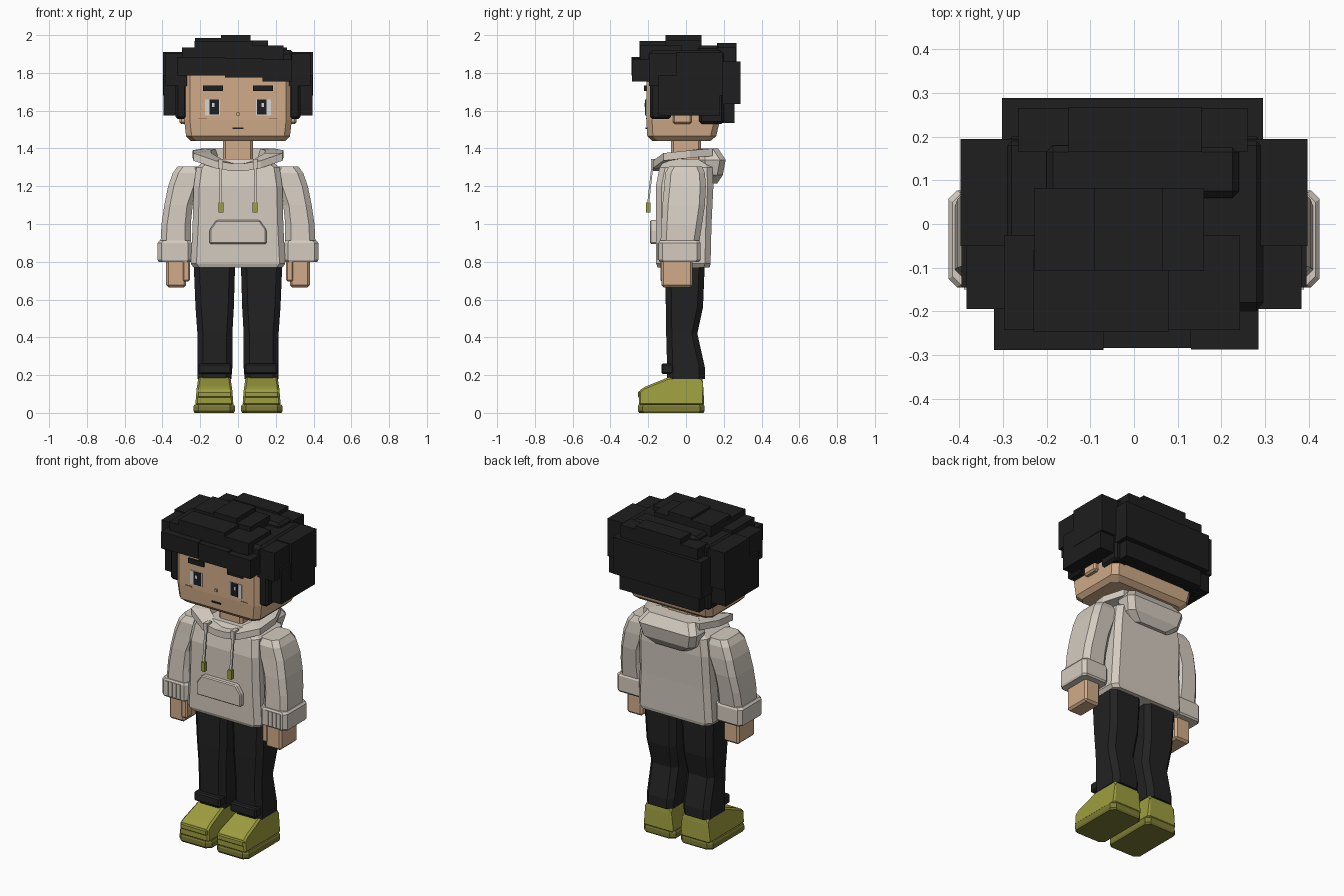
import bpy, bmesh, math
from mathutils import Vector

if "Cube" in bpy.data.objects:
    bpy.data.objects.remove(bpy.data.objects["Cube"], do_unlink=True)


def material(name, red, green, blue):
    mat = bpy.data.materials.new(name)
    mat.use_nodes = True
    color = (red, green, blue, 1)
    mat.diffuse_color = color
    mat.node_tree.nodes["Principled BSDF"].inputs["Base Color"].default_value = color
    return mat


HAIR = material("black hair", 0.013, 0.013, 0.013)
SKIN = material("warm skin", 0.64, 0.41, 0.25)
CLOTH = material("cream cloth", 0.66, 0.60, 0.53)
TROUSER = material("charcoal trousers", 0.016, 0.016, 0.017)
SHOE = material("olive shoe", 0.34, 0.34, 0.05)
SOLE = material("dark olive sole", 0.2, 0.2, 0.035)
EYE_WHITE = material("eye white", 0.7, 0.68, 0.65)
DARK = material("eye dark", 0.012, 0.013, 0.018)
BLUSH = material("skin shadow", 0.38, 0.2, 0.11)


def finish(name, bm, mat, bevel=0.0):
    """Turn a bmesh into a flat shaded object, optionally with bevelled edges."""
    if bevel:
        bmesh.ops.bevel(bm, geom=bm.edges[:], offset=bevel, segments=1, affect="EDGES")
    bmesh.ops.recalc_face_normals(bm, faces=bm.faces[:])
    mesh = bpy.data.meshes.new(name)
    bm.to_mesh(mesh)
    bm.free()
    mesh.materials.append(mat)
    obj = bpy.data.objects.new(name, mesh)
    bpy.context.scene.collection.objects.link(obj)
    return obj


def box(name, mat, x, y, z, bevel=0.0):
    bm = bmesh.new()
    bmesh.ops.create_cube(bm, size=1)
    for v in bm.verts:
        v.co = Vector([a + (b - a) * (c + 0.5) for (a, b), c in zip((x, y, z), v.co)])
    return finish(name, bm, mat, bevel)


def bridge(bm, rings, closed=False):
    """Join equal rings of vertices with quads and cap the ends."""
    pairs = list(zip(rings, rings[1:]))
    if closed:
        pairs.append((rings[-1], rings[0]))
    else:
        bm.faces.new(rings[0])
        bm.faces.new(rings[-1])
    for low, high in pairs:
        count = len(low)
        for i in range(count):
            j = (i + 1) % count
            bm.faces.new((low[i], low[j], high[j], high[i]))


def loft(name, mat, sections, cut=0.03, side=1):
    """Stack of chamfered rectangles given as (z, x0, x1, y0, y1)."""
    bm = bmesh.new()
    rings = []
    for z, x0, x1, y0, y1 in sections:
        outline = [(x0 + cut, y0), (x1 - cut, y0), (x1, y0 + cut), (x1, y1 - cut),
                   (x1 - cut, y1), (x0 + cut, y1), (x0, y1 - cut), (x0, y0 + cut)]
        rings.append([bm.verts.new((side * x, y, z)) for x, y in outline])
    bridge(bm, rings)
    return finish(name, bm, mat)


def extrude(name, mat, profile, x, bevel=0.0, taper=0.0, base=0.0):
    """Side profile of (y, z) points pushed along x, narrowing with height."""
    bm = bmesh.new()
    rings = []
    for edge, inward in zip(x, (1, -1)):
        rings.append([bm.verts.new((edge + inward * taper * max(z - base, 0), y, z))
                      for y, z in profile])
    bridge(bm, rings)
    return finish(name, bm, mat, bevel)


def span(side, a, b):
    return tuple(sorted((side * a, side * b)))


# Head, neck and torso
loft("head", SKIN, [(1.44, -0.25, 0.25, -0.18, 0.13), (1.465, -0.275, 0.275, -0.205, 0.16),
                    (1.55, -0.285, 0.285, -0.21, 0.18), (1.85, -0.285, 0.285, -0.21, 0.18)])
box("neck", SKIN, x=(-0.08, 0.08), y=(-0.08, 0.08), z=(1.3, 1.46), bevel=0.015)
box("nose", SKIN, x=(-0.008, 0.008), y=(-0.218, -0.2), z=(1.575, 1.59))
box("mouth", DARK, x=(-0.03, 0.03), y=(-0.214, -0.206), z=(1.502, 1.51))
loft("hoodie_body", CLOTH, [
    (0.77, -0.235, 0.235, -0.15, 0.125), (0.79, -0.25, 0.25, -0.158, 0.13),
    (1.0, -0.24, 0.24, -0.16, 0.135), (1.2, -0.235, 0.235, -0.16, 0.145),
    (1.3, -0.22, 0.22, -0.14, 0.14), (1.345, -0.16, 0.16, -0.11, 0.12)])
loft("hood_back", CLOTH, [
    (1.215, -0.12, 0.12, 0.1, 0.165), (1.26, -0.18, 0.18, 0.08, 0.195),
    (1.34, -0.2, 0.2, 0.07, 0.21), (1.4, -0.16, 0.16, 0.07, 0.17)])

# Hood rim: a sloped strip around the neck, dipping at the front
half_rim = [(0.03, -0.175, 1.32), (0.12, -0.175, 1.335), (0.235, -0.12, 1.375),
            (0.24, 0.02, 1.39), (0.19, 0.14, 1.4)]
rim = half_rim + [(-x, y, z) for x, y, z in reversed(half_rim)]
bm = bmesh.new()
rim_rings = []
for x, y, z in rim:
    rim_rings.append([bm.verts.new(p) for p in (
        (x, y, z), (x, y, z - 0.04), (x * 0.55, y * 0.55, z - 0.04), (x * 0.6, y * 0.6, z))])
bridge(bm, rim_rings, closed=True)
finish("hood_rim", bm, CLOTH)

# Front pocket with slanted upper corners
bm = bmesh.new()
pocket = [(0.15, 0.895), (0.15, 0.97), (0.115, 1.02)]
pocket += [(-x, z) for x, z in reversed(pocket)]
bridge(bm, [[bm.verts.new((x, y, z)) for x, z in pocket] for y in (-0.19, -0.15)])
finish("pocket", bm, CLOTH, bevel=0.006)

for side, word in ((1, "left"), (-1, "right")):
    # Face
    box(word + "_ear", SKIN, span(side, 0.27, 0.31), (-0.07, 0.03), (1.53, 1.65), bevel=0.01)
    box(word + "_eye_white", EYE_WHITE, span(side, 0.095, 0.175), (-0.214, -0.206), (1.575, 1.66))
    box(word + "_eye_pupil", DARK, span(side, 0.1, 0.15), (-0.217, -0.209), (1.58, 1.66))
    box(word + "_eye_glint", EYE_WHITE, span(side, 0.125, 0.138), (-0.219, -0.212), (1.62, 1.64))
    box(word + "_cheek_line", BLUSH, span(side, 0.165, 0.21), (-0.213, -0.206), (1.556, 1.561))
    box(word + "_brow", HAIR, span(side, 0.08, 0.185), (-0.222, -0.2), (1.705, 1.733))

    # Arms
    loft(word + "_sleeve", CLOTH, [
        (0.9, 0.25, 0.41, -0.135, 0.07), (1.0, 0.25, 0.405, -0.13, 0.085),
        (1.1, 0.24, 0.39, -0.125, 0.1), (1.2, 0.205, 0.37, -0.115, 0.105),
        (1.27, 0.19, 0.345, -0.11, 0.1), (1.305, 0.2, 0.32, -0.09, 0.085)], side=side)
    loft(word + "_cuff", CLOTH, [
        (0.8, 0.25, 0.42, -0.14, 0.07), (0.81, 0.245, 0.425, -0.145, 0.077),
        (0.9, 0.245, 0.425, -0.145, 0.077), (0.912, 0.25, 0.415, -0.14, 0.07)], cut=0.02, side=side)
    for i in range(4):
        start = 0.29 + i * 0.027
        box(word + "_cuff_rib", CLOTH, span(side, start, start + 0.018), (-0.15, -0.143), (0.81, 0.9))
    box(word + "_hand", SKIN, span(side, 0.275, 0.38), (-0.13, 0.035), (0.665, 0.82), bevel=0.012)
    box(word + "_thumb", SKIN, span(side, 0.255, 0.295), (-0.135, -0.08), (0.695, 0.82), bevel=0.008)

    # Drawstrings
    strand = [(-0.17, 1.34), (-0.18, 1.34), (-0.205, 1.11), (-0.195, 1.11)]
    extrude(word + "_drawstring", CLOTH, strand, span(side, 0.085, 0.099))
    box(word + "_drawstring_knot", CLOTH, span(side, 0.08, 0.104), (-0.185, -0.14), (1.295, 1.345))
    box(word + "_drawstring_tip", SHOE, span(side, 0.078, 0.104), (-0.212, -0.188), (1.06, 1.115))

    # Legs
    loft(word + "_leg", TROUSER, [
        (0.18, 0.035, 0.215, -0.1, 0.1), (0.24, 0.03, 0.215, -0.1, 0.1),
        (0.42, 0.03, 0.215, -0.105, 0.06), (0.56, 0.022, 0.225, -0.107, 0.09),
        (0.8, 0.015, 0.235, -0.11, 0.1)], side=side)
    box(word + "_trouser_fold", TROUSER, span(side, 0.035, 0.21), (-0.13, -0.06), (0.205, 0.262), bevel=0.008)

    # Shoes
    upper = [(-0.25, 0.04), (-0.25, 0.115), (-0.225, 0.135), (-0.09, 0.19),
             (0.085, 0.19), (0.09, 0.16), (0.097, 0.04)]
    extrude(word + "_shoe", SHOE, upper, span(side, 0.024, 0.226), bevel=0.01, taper=0.15, base=0.08)
    loft(word + "_sole", SOLE, [
        (0.0, 0.022, 0.23, -0.247, 0.092), (0.01, 0.017, 0.235, -0.254, 0.098),
        (0.035, 0.017, 0.235, -0.254, 0.098), (0.045, 0.022, 0.23, -0.25, 0.095)], cut=0.025, side=side)
    box(word + "_toe_band", SHOE, span(side, 0.035, 0.215), (-0.255, -0.2), (0.08, 0.115), bevel=0.006)

    # Side hair
    box(word + "_sideburn", HAIR, span(side, 0.27, 0.33), (-0.19, -0.08), (1.555, 1.8), bevel=0.012)
    box(word + "_hair_side_low", HAIR, span(side, 0.27, 0.395), (-0.145, 0.18), (1.575, 1.79))
    box(word + "_hair_side_rear", HAIR, span(side, 0.23, 0.397), (-0.05, 0.195), (1.68, 1.91))
    box(word + "_hair_side_front", HAIR, span(side, 0.25, 0.383), (-0.195, -0.05), (1.73, 1.905))
    box(word + "_hair_side_nape", HAIR, span(side, 0.2, 0.3), (0.07, 0.2), (1.53, 1.7), bevel=0.012)

# Hair cap and crown
box("hair_cap", HAIR, x=(-0.3, 0.3), y=(-0.2, 0.2), z=(1.78, 1.92), bevel=0.02)
box("hair_crown", HAIR, x=(-0.09, 0.065), y=(-0.108, 0.082), z=(1.88, 2.0))
box("hair_crown_right", HAIR, x=(-0.228, -0.09), y=(-0.108, 0.082), z=(1.88, 1.985))
box("hair_crown_left", HAIR, x=(0.065, 0.16), y=(-0.108, 0.082), z=(1.88, 1.972))
box("hair_crown_rear", HAIR, x=(-0.2, 0.24), y=(0.06, 0.18), z=(1.85, 1.945), bevel=0.015)
box("hair_front_right", HAIR, x=(-0.296, -0.1), y=(-0.243, -0.025), z=(1.82, 1.935))
box("hair_front_middle", HAIR, x=(-0.23, 0.08), y=(-0.246, -0.06), z=(1.82, 1.968))
box("hair_front_left", HAIR, x=(0.08, 0.242), y=(-0.243, -0.025), z=(1.82, 1.945))

# Fringe
box("fringe_right", HAIR, x=(-0.32, -0.07), y=(-0.288, -0.15), z=(1.785, 1.885))
box("fringe_middle", HAIR, x=(-0.07, 0.13), y=(-0.284, -0.15), z=(1.775, 1.88))
box("fringe_left", HAIR, x=(0.13, 0.285), y=(-0.287, -0.15), z=(1.755, 1.87))

# Back hair
box("hair_back_broad", HAIR, x=(-0.302, 0.295), y=(0.1, 0.288), z=(1.635, 1.86))
box("hair_back_low", HAIR, x=(-0.27, 0.27), y=(0.1, 0.258), z=(1.535, 1.68))
box("hair_back_top_middle", HAIR, x=(-0.15, 0.155), y=(0.165, 0.268), z=(1.8, 1.957))
box("hair_back_top_right", HAIR, x=(-0.265, -0.15), y=(0.165, 0.266), z=(1.8, 1.925))
box("hair_back_top_left", HAIR, x=(0.155, 0.26), y=(0.165, 0.266), z=(1.8, 1.935))
